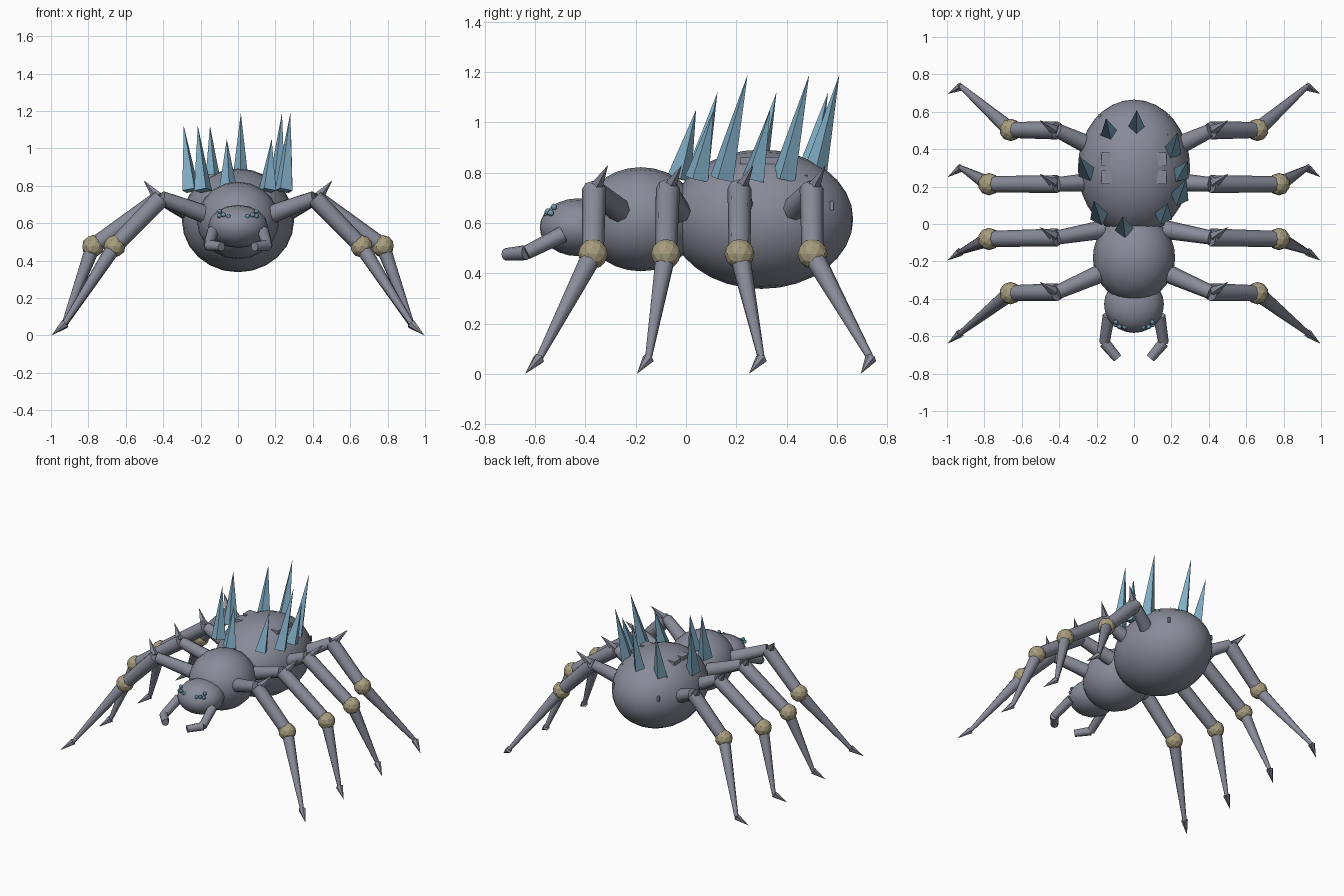
import bpy, bmesh, math
from mathutils import Vector, Matrix

if "Cube" in bpy.data.objects:
    bpy.data.objects.remove(bpy.data.objects["Cube"])


def material(name, rgb):
    m = bpy.data.materials.new(name)
    m.diffuse_color = (*rgb, 1)
    m.use_nodes = True
    m.node_tree.nodes["Principled BSDF"].inputs["Base Color"].default_value = m.diffuse_color
    return m


GREY = material("slate grey", (0.25, 0.26, 0.32))
BLUE = material("steel blue", (0.22, 0.42, 0.56))
TAN = material("joint tan", (0.39, 0.34, 0.21))


def finish(name, bm, mat, angle=None):
    bmesh.ops.recalc_face_normals(bm, faces=bm.faces)
    me = bpy.data.meshes.new(name)
    bm.to_mesh(me)
    bm.free()
    me.materials.append(mat)
    ob = bpy.data.objects.new(name, me)
    bpy.context.collection.objects.link(ob)
    if angle:
        bpy.ops.object.select_all(action='DESELECT')
        bpy.context.view_layer.objects.active = ob
        ob.select_set(True)
        bpy.ops.object.shade_smooth_by_angle(angle=math.radians(angle))
    return ob


def ellipsoid(name, centre, radii, segs=20, rings=14, mat=GREY):
    bm = bmesh.new()
    m = Matrix.Translation(centre) @ Matrix.Diagonal((*radii, 1)) @ Matrix.Rotation(math.pi / 2, 4, 'X')
    bmesh.ops.create_uvsphere(bm, u_segments=segs, v_segments=rings, radius=1, matrix=m)
    return finish(name, bm, mat, 60)


def limb(name, a, b, r1, r2, mat=GREY, sides=8, angle=50):
    """Tapered tube from a to b; a zero end radius makes a spike."""
    a, b = Vector(a), Vector(b)
    d = b - a
    bm = bmesh.new()
    m = Matrix.Translation((a + b) / 2) @ d.to_track_quat('Z', 'Y').to_matrix().to_4x4()
    bmesh.ops.create_cone(bm, cap_ends=True, segments=sides, radius1=r1, radius2=r2, depth=d.length, matrix=m)
    bmesh.ops.remove_doubles(bm, verts=bm.verts, dist=1e-5)
    return finish(name, bm, mat, angle)


def ball(name, c, r, mat):
    bm = bmesh.new()
    bmesh.ops.create_icosphere(bm, subdivisions=2, radius=r, matrix=Matrix.Translation(c))
    return finish(name, bm, mat)


def block(name, c, size):
    bm = bmesh.new()
    bmesh.ops.create_cube(bm, size=1, matrix=Matrix.Translation(c) @ Matrix.Diagonal((*size, 1)))
    return finish(name, bm, GREY)


# Body
ellipsoid("abdomen", (0, 0.30, 0.615), (0.30, 0.365, 0.277), 24, 16)
ellipsoid("thorax", (0, -0.18, 0.615), (0.22, 0.235, 0.207))
ellipsoid("head", (0, -0.43, 0.583), (0.16, 0.152, 0.115), 16, 12)

# Legs: hip (x, y), upper joint y, knee (x, y), ankle (x, y), toe y
LEGS = [
    ((0.17, -0.26), -0.365, (0.66, -0.37), (0.93, -0.585), -0.64),
    ((0.17, -0.03), -0.072, (0.775, -0.08), (0.93, -0.15), -0.195),
    ((0.22, 0.225), 0.213, (0.775, 0.213), (0.925, 0.30), 0.25),
    ((0.24, 0.42), 0.50, (0.66, 0.503), (0.925, 0.735), 0.695),
]

for s, side in ((-1, "left"), (1, "right")):
    for i, (hip, jy, knee, ankle, toe) in enumerate(LEGS, 1):
        tag = f"{side}_{i}"
        h = (s * hip[0], hip[1], 0.645)
        j = (s * 0.41, jy, 0.735)
        k = (s * knee[0], knee[1], 0.477)
        f = (s * ankle[0], ankle[1], 0.06)
        limb("hip_" + tag, h, j, 0.05, 0.038)
        limb("upper_leg_" + tag, j, k, 0.048, 0.043)
        ball("knee_" + tag, k, 0.06, TAN)
        limb("lower_leg_" + tag, k, f, 0.042, 0.014)
        limb("claw_" + tag, f, (s * 0.997, toe, 0.0), 0.024, 0, sides=6, angle=30)
        limb("leg_spike_" + tag, (s * 0.43, jy + 0.005, 0.74),
             (s * 0.505, jy + 0.055, 0.83), 0.03, 0, sides=5, angle=30)

    # Feelers beside the mouth
    elbow = (s * 0.158, -0.635, 0.482)
    limb("feeler_base_" + side, (s * 0.135, -0.49, 0.555), elbow, 0.033, 0.028)
    limb("feeler_tip_" + side, elbow, (s * 0.088, -0.718, 0.475), 0.03, 0.025)

    # Eye cluster
    for n, e in enumerate([(0.05, -0.552, 0.636), (0.078, -0.55, 0.645),
                           (0.10, -0.538, 0.64), (0.098, -0.525, 0.664)]):
        ball(f"eye_{side}_{n}", (s * e[0], e[1], e[2]), 0.013, BLUE)

    # Raised plates and nub on the back
    for n, y in enumerate((0.25, 0.345)):
        block(f"back_plate_{side}_{n}", (s * 0.147, y, 0.848), (0.055, 0.072, 0.026))
    block("side_nub_" + side, (s * 0.17, 0.465, 0.78), (0.025, 0.035, 0.02))
    block("rear_nub_" + side, (s * 0.183, 0.58, 0.67), (0.015, 0.015, 0.035))

# Crown of back spikes: tip positions, leaning back and outward
TIPS = [(0.015, 0.61, 1.19), (-0.15, 0.565, 1.12), (0.235, 0.49, 1.19),
        (0.285, 0.335, 1.05), (0.28, 0.245, 1.19), (-0.29, 0.36, 1.12),
        (-0.215, 0.125, 1.12), (-0.06, 0.04, 1.05), (0.18, 0.11, 1.05)]
for n, t in enumerate(TIPS):
    lean = 0.25 * (t[2] - 0.78)
    limb(f"back_spike_{n}", (t[0] * 0.87, t[1] - lean, 0.775), t, 0.05, 0, BLUE, 4, 20)
